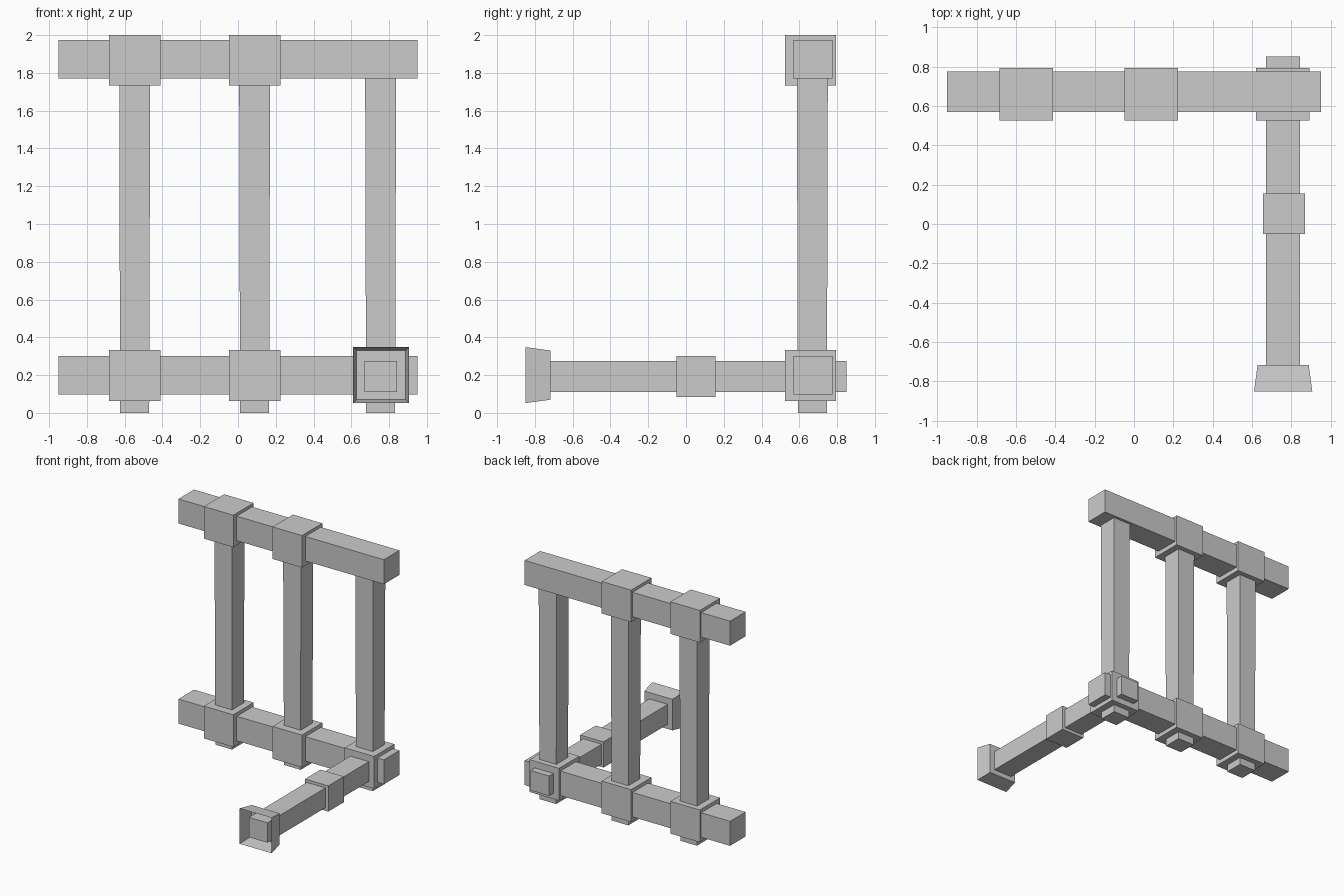
import bpy, bmesh

if "Cube" in bpy.data.objects:
    bpy.data.objects.remove(bpy.data.objects["Cube"])


def make(name, verts, faces):
    mesh = bpy.data.meshes.new(name)
    mesh.from_pydata(verts, [], faces)
    bm = bmesh.new()
    bm.from_mesh(mesh)
    bmesh.ops.recalc_face_normals(bm, faces=bm.faces)
    bm.to_mesh(mesh)
    bm.free()
    obj = bpy.data.objects.new(name, mesh)
    bpy.context.collection.objects.link(obj)
    return obj


SIDES = [(i, (i + 1) % 4, (i + 1) % 4 + 4, i + 4) for i in range(4)]
CAPS = [(0, 1, 2, 3), (4, 5, 6, 7)]


def box(name, x, y, z):
    verts = [(a, b, c) for c in z for a, b in
             ((x[0], y[0]), (x[1], y[0]), (x[1], y[1]), (x[0], y[1]))]
    return make(name, verts, SIDES + CAPS)


# Horizontal rails
box("lower_rail", (-0.95, 0.95), (0.57, 0.775), (0.097, 0.302))
box("upper_rail", (-0.95, 0.95), (0.57, 0.775), (1.77, 1.975))

# Slightly tapered posts with collars where they meet the rails
for i, cx in enumerate((-0.547, 0.088, 0.755)):
    verts = [(cx + sx * h, 0.669 + sy * h, z)
             for z, h in ((0, 0.077), (1.85, 0.082))
             for sx, sy in ((-1, -1), (1, -1), (1, 1), (-1, 1))]
    make(f"post_{i + 1}", verts, SIDES + CAPS)
    collar_x = (cx - 0.136, cx + 0.136)
    box(f"lower_collar_{i + 1}", collar_x, (0.525, 0.793), (0.062, 0.332))
    if i < 2:
        box(f"upper_collar_{i + 1}", collar_x, (0.525, 0.793), (1.732, 2.0))

# Arm reaching forward, with its own collar
box("forward_arm", (0.671, 0.843), (-0.815, 0.85), (0.11, 0.276))
box("arm_collar", (0.655, 0.87), (-0.05, 0.155), (0.085, 0.3))

# Open flared end: thin funnel with a closed back
funnel = [(0.758 + sx * w, y, 0.2 + sz * w)
          for y, w in ((-0.717, 0.13), (-0.85, 0.148))
          for sx, sz in ((-1, -1), (1, -1), (1, 1), (-1, 1))]
make("flared_end", funnel, SIDES + CAPS[:1])
